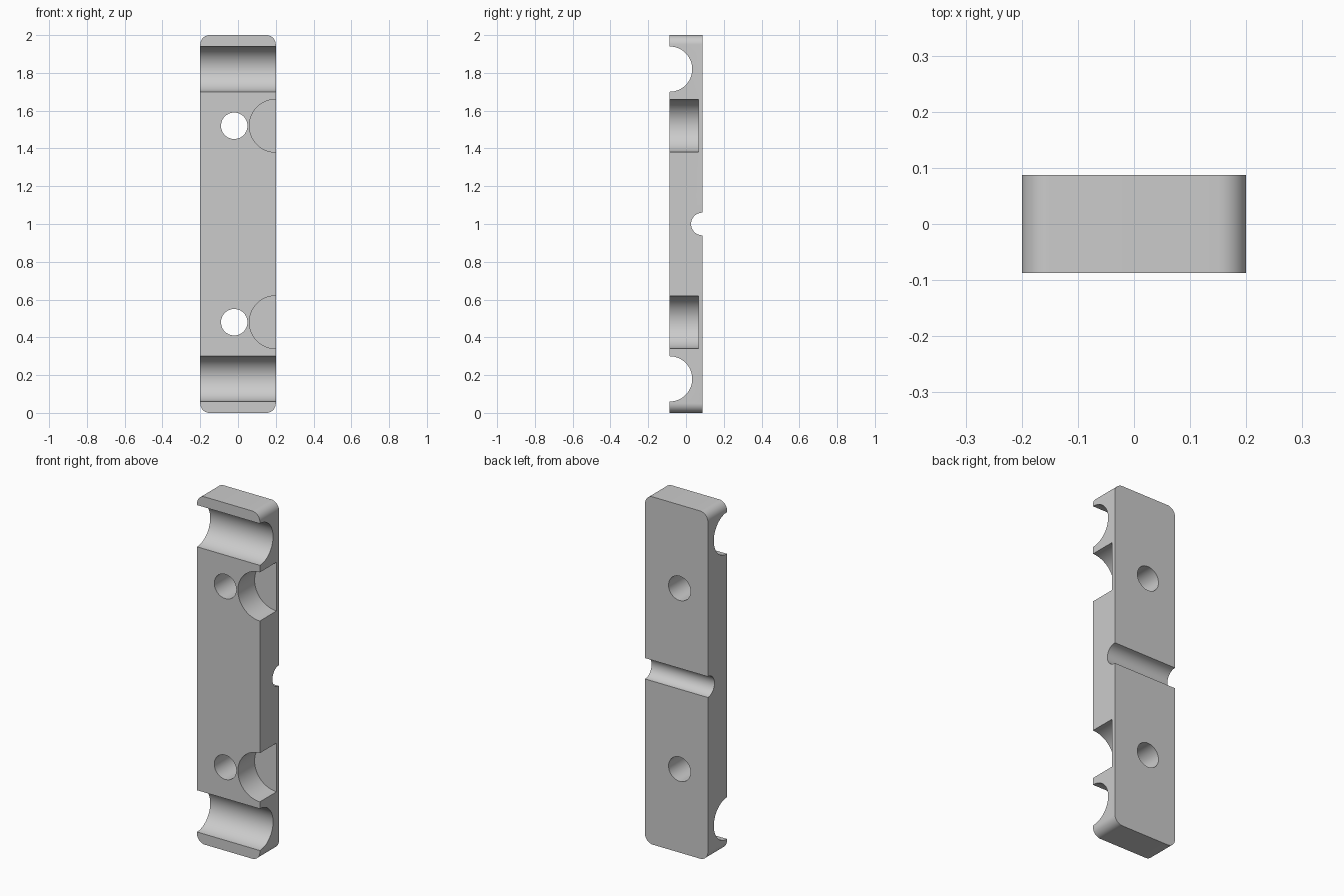
import bpy, bmesh, math
from mathutils import Matrix

old = bpy.data.objects.get("Cube")
if old:
    bpy.data.objects.remove(old, do_unlink=True)

HALF_W, HALF_D, HEIGHT = 0.2, 0.087, 2.0
CORNER = 0.05

grey = bpy.data.materials.new("light grey")
grey.use_nodes = True
colour = (0.6, 0.6, 0.6, 1)
grey.diffuse_color = colour
grey.node_tree.nodes["Principled BSDF"].inputs["Base Color"].default_value = colour


def link(name, bm):
    mesh = bpy.data.meshes.new(name)
    bm.to_mesh(mesh)
    bm.free()
    mesh.materials.append(grey)
    obj = bpy.data.objects.new(name, mesh)
    bpy.context.collection.objects.link(obj)
    return obj


# Rounded rectangular bar
bm = bmesh.new()
bmesh.ops.create_cube(bm, size=1, matrix=Matrix.Translation((0, 0, HEIGHT / 2))
                      @ Matrix.Diagonal((2 * HALF_W, 2 * HALF_D, HEIGHT, 1)))
corners = [e for e in bm.edges
           if abs(e.verts[0].co.y - e.verts[1].co.y) > HALF_D]
bmesh.ops.bevel(bm, geom=corners, offset=CORNER, segments=10, profile=0.5,
                affect='EDGES')
bar = link("clamp_bar", bm)


def cut(name, axis, centre, radius, length):
    """Subtract a cylinder lying along the x or y axis."""
    turn = Matrix.Rotation(math.pi / 2, 4, 'Y' if axis == 'X' else 'X')
    bm = bmesh.new()
    bmesh.ops.create_cone(bm, cap_ends=True, segments=72, radius1=radius,
                          radius2=radius, depth=length,
                          matrix=Matrix.Translation(centre) @ turn)
    cutter = link(name, bm)
    mod = bar.modifiers.new(name, 'BOOLEAN')
    mod.operation = 'DIFFERENCE'
    mod.solver = 'EXACT'
    mod.object = cutter
    bpy.context.view_layer.objects.active = bar
    bpy.ops.object.modifier_apply(modifier=mod.name)
    bpy.data.objects.remove(cutter, do_unlink=True)


# Matching cuts in the upper and lower halves
for side in (-1, 1):
    cut("pipe_groove", 'X', (0, -HALF_D, 1 + side * 0.82), 0.12, 1)
    cut("bolt_hole", 'Y', (-0.02, 0, 1 + side * 0.52), 0.07, 1)
    # Half-round pocket open to the left side, with a thin floor
    floor, reach = 0.065, 0.3
    cut("side_pocket", 'Y', (HALF_W, floor - reach / 2, 1 + side * 0.52), 0.14, reach)

# Small groove across the back
cut("back_groove", 'X', (0, HALF_D, 1), 0.06, 1)

bpy.ops.object.select_all(action='DESELECT')
bar.select_set(True)
bpy.context.view_layer.objects.active = bar
bpy.ops.object.shade_smooth_by_angle(angle=math.radians(30))
